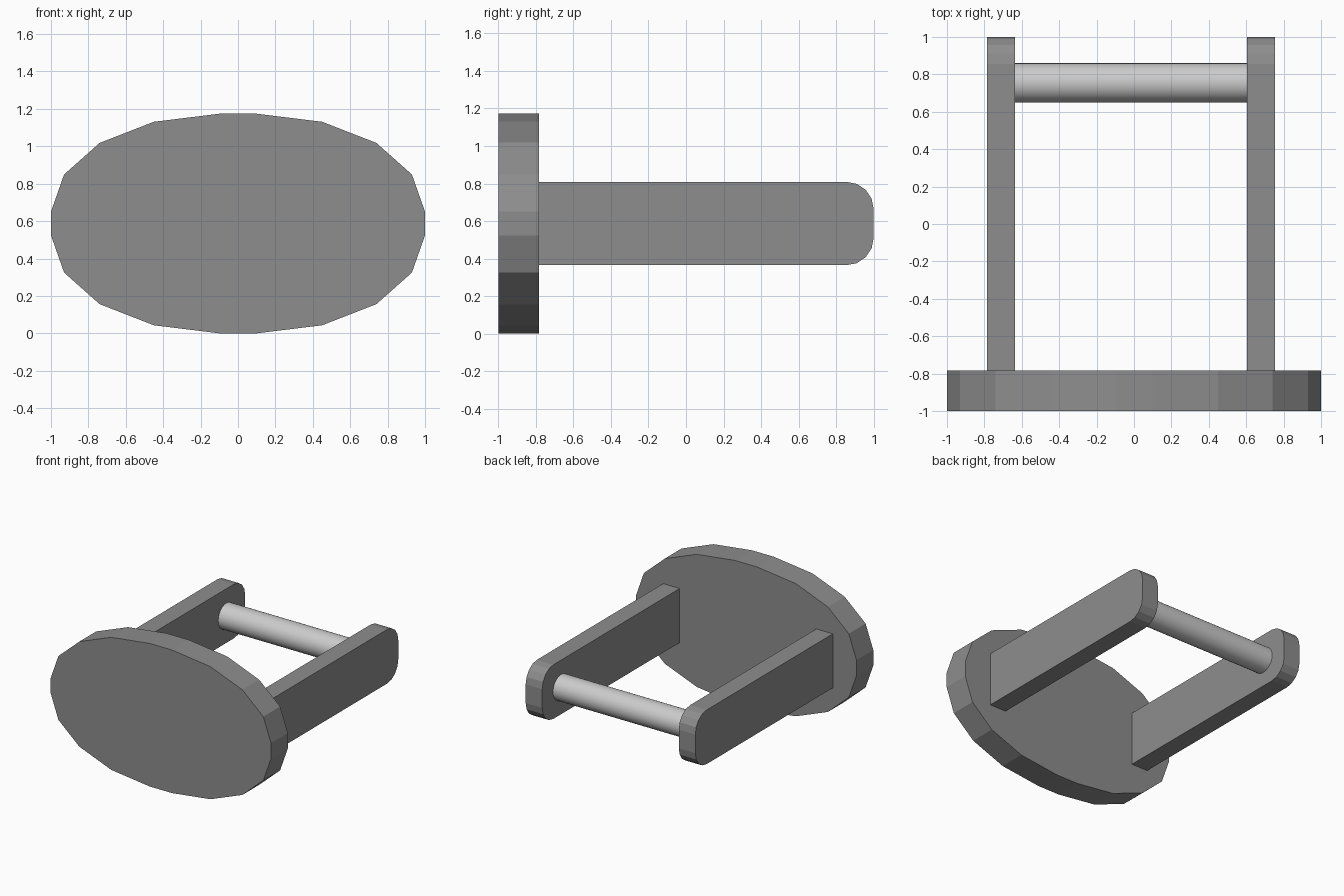
import bpy, bmesh, math
from mathutils import Vector

if "Cube" in bpy.data.objects:
    bpy.data.objects.remove(bpy.data.objects["Cube"])

dark = bpy.data.materials.new("dark_grey")
dark.diffuse_color = (0.27, 0.27, 0.27, 1)
dark.use_nodes = True
dark.node_tree.nodes["Principled BSDF"].inputs["Base Color"].default_value = dark.diffuse_color


def prism(name, points, offset):
    """Extrude a planar outline along the offset vector."""
    bm = bmesh.new()
    face = bm.faces.new([bm.verts.new(p) for p in points])
    out = bmesh.ops.extrude_face_region(bm, geom=[face])
    verts = [g for g in out["geom"] if isinstance(g, bmesh.types.BMVert)]
    bmesh.ops.translate(bm, verts=verts, vec=Vector(offset))
    bmesh.ops.recalc_face_normals(bm, faces=bm.faces)
    mesh = bpy.data.meshes.new(name)
    bm.to_mesh(mesh)
    bm.free()
    mesh.materials.append(dark)
    obj = bpy.data.objects.new(name, mesh)
    bpy.context.collection.objects.link(obj)
    return obj


MID_Z = 0.587

# Faceted oval plate: one quadrant mirrored four ways
quarter = [(1.0, 0.063), (0.93, 0.262), (0.74, 0.431), (0.45, 0.544), (0.10, 0.587)]
half = quarter + [(-x, z) for x, z in reversed(quarter)]
oval = half + [(-x, -z) for x, z in half]
prism("oval_plate", [(x, -1.0, MID_Z + z) for x, z in oval], (0, 0.218, 0))

# Two flat arms with rounded free ends
HALF_H, RADIUS, STEPS = 0.222, 0.145, 4
upper = [(-0.782, HALF_H)]
for i in range(STEPS + 1):
    a = math.pi / 2 * (1 - i / STEPS)
    upper.append((1 - RADIUS + RADIUS * math.cos(a), HALF_H - RADIUS + RADIUS * math.sin(a)))
profile = upper + [(y, -z) for y, z in reversed(upper)]
for name, x in (("left_arm", -0.785), ("right_arm", 0.605)):
    prism(name, [(x, y, MID_Z + z) for y, z in profile], (0.15, 0, 0))

# Smooth round bar between the arms, left in the default light grey
bpy.ops.mesh.primitive_cylinder_add(vertices=32, radius=0.105, depth=1.24,
                                    location=(-0.015, 0.755, MID_Z),
                                    rotation=(0, math.pi / 2, 0))
bpy.context.object.name = "cross_bar"
bpy.ops.object.shade_smooth_by_angle(angle=math.radians(30))
